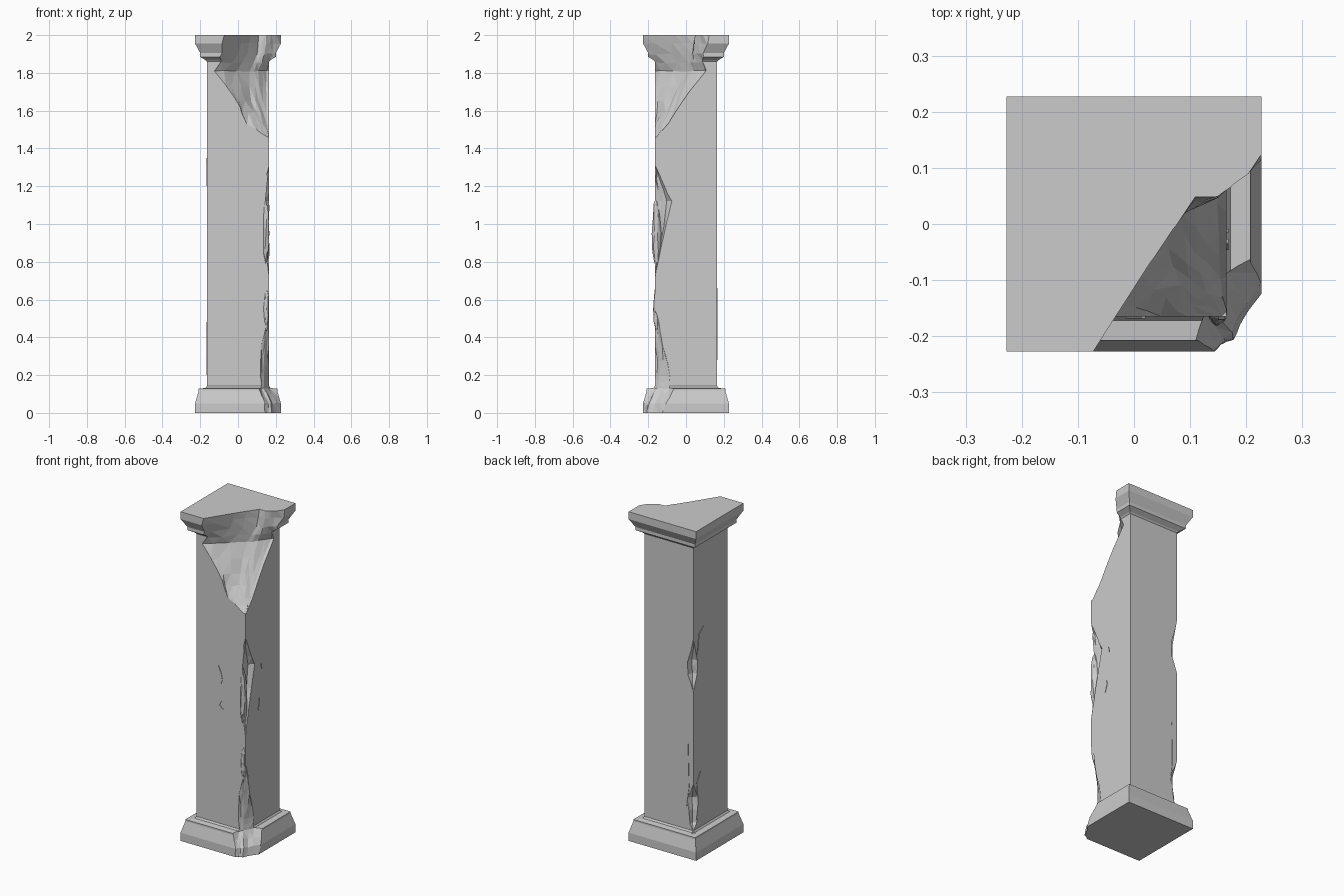
import bpy, bmesh, random
from mathutils import Vector

if "Cube" in bpy.data.objects:
    bpy.data.objects.remove(bpy.data.objects["Cube"])

random.seed(4)


def make(name, verts, faces, tri=False):
    bm = bmesh.new()
    vs = [bm.verts.new(v) for v in verts]
    for f in faces:
        bm.faces.new([vs[i] for i in f])
    if tri:
        bmesh.ops.triangulate(bm, faces=bm.faces)
    bmesh.ops.recalc_face_normals(bm, faces=bm.faces)
    me = bpy.data.meshes.new(name)
    bm.to_mesh(me)
    bm.free()
    ob = bpy.data.objects.new(name, me)
    bpy.context.collection.objects.link(ob)
    return ob


def loft(name, rings, tri=False):
    n = len(rings[0])
    verts = [p for r in rings for p in r]
    faces = [(k*n + i, k*n + (i+1) % n, (k+1)*n + (i+1) % n, (k+1)*n + i)
             for k in range(len(rings) - 1) for i in range(n)]
    faces += [tuple(range(n)), tuple(range(len(verts) - n, len(verts)))]
    return make(name, verts, faces, tri)


# Square pillar with moulded base and capital: (half width, z)
profile = [(.227, 0), (.227, .05), (.208, .118), (.208, .128), (.172, .132), (.165, .142),
           (.165, 1.86), (.172, 1.868), (.2, 1.885), (.2, 1.905), (.227, 1.955), (.227, 2)]
pillar = loft("pillar", [[(-h, -h, z), (h, -h, z), (h, h, z), (-h, h, z)] for h, z in profile])


def halfway(a, b):
    return [(p + q) / 2 for p, q in zip(a, b)]


# Rough corner break: each level is z plus a line of (x, y) points, both outward
def carve(name, sx, sy, levels, rough=.004):
    rows = []
    for z, *xy in levels:
        pts = [[xy[i], xy[i+1], z] for i in range(0, len(xy), 2)]
        fine = [pts[0]]
        for a, b in zip(pts, pts[1:]):
            fine += [halfway(a, b), b]
        rows.append(fine)
    full = [rows[0]]
    for a, b in zip(rows, rows[1:]):
        full += [[halfway(p, q) for p, q in zip(a, b)], b]
    rings = []
    for k, row in enumerate(full):
        ring = []
        for x, y, z in row:
            j = rough if 0 < k < len(full) - 1 else 0
            ring.append((sx * (x + random.uniform(-j, j)), sy * (y + random.uniform(-j, j)),
                         z + random.uniform(-j, j)))
        z = row[0][2]
        ring += [(sx*.4, sy*row[-1][1], z), (sx*.4, sy*.4, z), (sx*row[0][0], sy*.4, z)]
        rings.append(ring)
    cutter = loft(name, rings, True)
    cutter.hide_render = True
    cutter.hide_viewport = True
    mod = pillar.modifiers.new(name, 'BOOLEAN')
    mod.operation = 'DIFFERENCE'
    mod.solver = 'EXACT'
    mod.object = cutter


# Large break through the capital, front right
carve("capital_break_cutter", 1, -1, [
    (1.46, .14, .2, .147, .17, .155, .165, .16, .16, .165, .155, .25, .15),
    (1.53, .04, .2, .05, .165, .10, .14, .13, .12, .155, .10, .25, .09),
    (1.65, -.03, .2, 0, .15, .07, .08, .11, .05, .15, .02, .25, 0),
    (1.81, -.17, .19, -.07, .13, .06, 0, .11, -.04, .15, -.10, .25, -.13),
    (1.90, -.12, .25, 0, .08, .10, -.03, .14, -.04, .18, -.08, .25, -.12),
    (2.01, -.085, .25, .03, .07, .11, -.05, .15, -.05, .2, -.085, .25, -.16)])
# Chipped edge halfway up, front right
carve("middle_chip_cutter", 1, -1, [
    (.70, .166, .2, .167, .168, .168, .166, .2, .165),
    (.85, .155, .2, .152, .165, .143, .14, .2, .125),
    (1.12, .152, .2, .148, .165, .135, .10, .2, .05),
    (1.24, .155, .2, .152, .165, .145, .14, .2, .12),
    (1.32, .166, .2, .167, .168, .168, .166, .2, .165)])
# Broken foot, front right
carve("foot_break_cutter", 1, -1, [
    (-.02, .13, .25, .155, .215, .178, .208, .205, .16, .25, .10),
    (.05, .13, .25, .15, .215, .175, .195, .20, .14, .25, .08),
    (.13, .10, .24, .12, .17, .14, .15, .165, .09, .25, .04),
    (.20, .115, .2, .12, .165, .135, .14, .16, .09, .2, .07),
    (.35, .12, .2, .125, .165, .14, .145, .16, .12, .2, .11),
    (.48, .145, .2, .15, .165, .155, .155, .162, .145, .2, .14),
    (.55, .165, .2, .166, .168, .167, .167, .168, .166, .2, .165)])
# Two chips on the back left edge
carve("back_upper_chip_cutter", -1, 1, [
    (.98, .165, .2, .166, .166, .2, .165),
    (1.08, .12, .2, .135, .135, .2, .125),
    (1.16, .125, .2, .13, .13, .2, .12),
    (1.31, .165, .2, .166, .166, .2, .165)], .003)
carve("back_lower_chip_cutter", -1, 1, [
    (.13, .165, .2, .166, .166, .2, .165),
    (.18, .14, .2, .143, .143, .2, .12),
    (.33, .11, .2, .135, .135, .2, .11),
    (.43, .165, .2, .166, .166, .2, .165)], .003)


# Rubble left clinging to the broken edges
def rubble(name, loc, size):
    bm = bmesh.new()
    bmesh.ops.create_icosphere(bm, subdivisions=2, radius=1)
    for v in bm.verts:
        v.co = Vector(loc) + Vector([c * s * random.uniform(.75, 1.1) for c, s in zip(v.co, size)])
    me = bpy.data.meshes.new(name)
    bm.to_mesh(me)
    bm.free()
    bpy.context.collection.objects.link(bpy.data.objects.new(name, me))


rubble("middle_rubble", (.148, -.158, .95), (.018, .026, .19))
rubble("lower_rubble", (.15, -.158, .55), (.016, .018, .12))


# Hairline cracks: thin raised ribbons on one face, path of (across, z)
def crack(name, axis, side, path, width=.003):
    rings = []
    for i, (a, z) in enumerate(path):
        w = width if 0 < i < len(path) - 1 else width * .3
        ring = []
        for da, d in ((-w, .160), (w, .160), (w, .168), (-w, .168)):
            ring.append((a + da, side * d, z) if axis == 'y' else (side * d, a + da, z))
        rings.append(ring)
    loft(name, rings)


crack("front_upper_crack", 'y', -1, [(0, .99), (.01, 1.02), (0, 1.06), (-.015, 1.1)])
crack("front_lower_crack", 'y', -1, [(.02, .84), (-.01, .86), (.005, .89)])
crack("right_crack", 'x', 1, [(-.045, .83), (-.03, .88), (-.035, .9)])
crack("right_upper_crack", 'x', 1, [(-.01, 1.07), (-.015, 1.1)])
crack("left_crack", 'x', -1, [(.14, .2), (.12, .3), (.13, .42), (.1, .48)])
crack("left_upper_crack", 'x', -1, [(.13, 1.2), (.11, 1.32), (.07, 1.35)])
crack("back_crack", 'y', 1, [(-.12, .28), (-.135, .4), (-.13, .66)])
